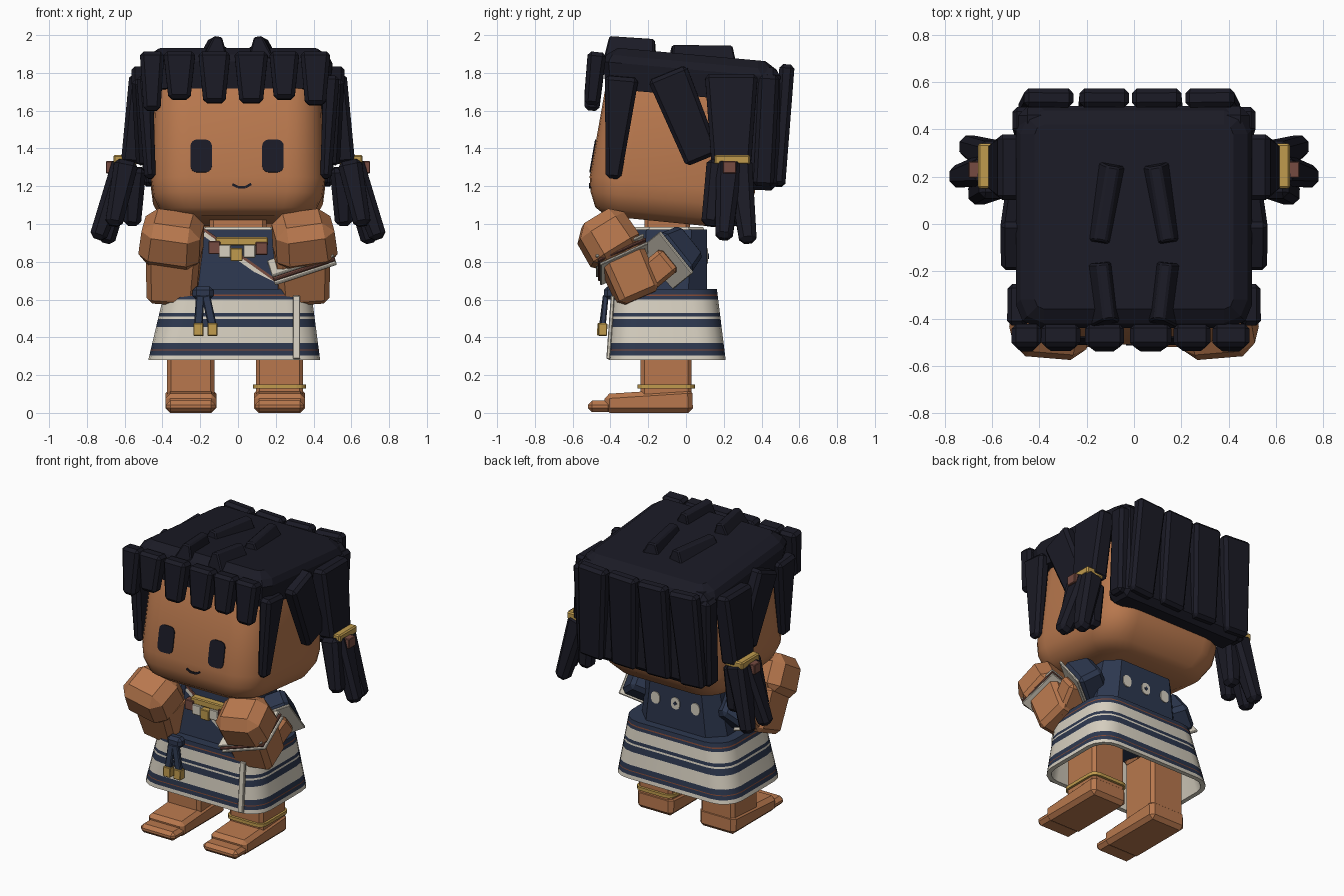
import bpy, bmesh, math
from mathutils import Vector, Matrix

cube = bpy.data.objects.get("Cube")
if cube:
    bpy.data.objects.remove(cube, do_unlink=True)


def material(name, *rgb):
    m = bpy.data.materials.new(name)
    m.use_nodes = True
    m.diffuse_color = (*rgb, 1)
    node = next(n for n in m.node_tree.nodes if n.type == 'BSDF_PRINCIPLED')
    node.inputs["Base Color"].default_value = (*rgb, 1)
    return m


HAIR = material("black hair", .0105, .0105, .0185)
SKIN = material("warm skin", .48, .187, .075)
NAVY = material("navy cloth", .026, .039, .078)
CREAM = material("cream cloth", .68, .63, .53)
GOLD = material("gold", .53, .33, .075)
BROWN = material("red brown", .18, .07, .052)
RUST = material("rust thread", .22, .065, .035)


def finish(name, bm, mats, smooth=False):
    bmesh.ops.recalc_face_normals(bm, faces=bm.faces[:])
    mesh = bpy.data.meshes.new(name)
    bm.to_mesh(mesh)
    bm.free()
    for m in mats:
        mesh.materials.append(m)
    ob = bpy.data.objects.new(name, mesh)
    bpy.context.collection.objects.link(ob)
    if smooth:
        bpy.ops.object.select_all(action='DESELECT')
        ob.select_set(True)
        bpy.context.view_layer.objects.active = ob
        bpy.ops.object.shade_smooth_by_angle(angle=math.radians(40))
    return ob


def bar(name, mat, a, b, size, end=None, wide=(1, 0, 0), bevel=.02):
    """Chamfered, tapered block running from a to b."""
    a, b = Vector(a), Vector(b)
    axis = (b - a).normalized()
    u = Vector(wide)
    u = (u - axis * u.dot(axis)).normalized()
    v = axis.cross(u)
    bm = bmesh.new()
    loops = []
    for p, (w, d) in ((a, size), (b, end or size)):
        loops.append([bm.verts.new(p + u * w * i / 2 + v * d * j / 2)
                      for i, j in ((-1, -1), (1, -1), (1, 1), (-1, 1))])
    bridge(bm, loops)
    if bevel:
        bmesh.ops.bevel(bm, geom=bm.edges[:], offset=bevel, segments=1,
                        affect='EDGES', clamp_overlap=True)
    return finish(name, bm, [mat])


def bridge(bm, loops, bands=None):
    """Joins loops of equal length with quads and caps both ends."""
    bm.faces.new(loops[0])
    bm.faces.new(loops[-1])
    n = len(loops[0])
    for k, (low, high) in enumerate(zip(loops, loops[1:])):
        for i in range(n):
            f = bm.faces.new((low[i], low[(i + 1) % n], high[(i + 1) % n], high[i]))
            f.material_index = bands[k] if bands else 0


def loft(name, mats, rings, seg=3, shear=0, bands=None, smooth=False, place=None):
    """Stacked rounded rectangles: z, half x, half y, centre x, centre y, radius."""
    bm = bmesh.new()
    loops = []
    for z, hx, hy, cx, cy, r in rings:
        loop = []
        for q, (sx, sy) in enumerate(((1, 1), (-1, 1), (-1, -1), (1, -1))):
            for i in range(seg + 1):
                t = (q + i / seg) * math.pi / 2
                x = cx + sx * (hx - r) + r * math.cos(t)
                y = cy + sy * (hy - r) + r * math.sin(t)
                loop.append(bm.verts.new((x, y, z + shear * y)))
        loops.append(loop)
    bridge(bm, loops, bands)
    if place:
        bm.transform(place)
    return finish(name, bm, mats, smooth)


def plate(name, mat, centre, hx, hy, r, tilt=90, seg=4):
    """Thin rounded plate facing front or back."""
    place = Matrix.Translation(centre) @ Matrix.Rotation(math.radians(tilt), 4, 'X')
    loft(name, [mat], [(z, hx, hy, 0, 0, r) for z in (-.004, .004)], seg, place=place)


# Head and face
loft("head", [SKIN], [
    (1.0, .33, .31, 0, -.11, .14), (1.04, .41, .37, 0, -.11, .17),
    (1.12, .45, .42, 0, -.085, .19), (1.2, .46, .437, 0, -.073, .2),
    (1.66, .44, .405, 0, -.025, .18), (1.75, .4, .37, 0, -.01, .15)],
    seg=6, shear=-.1, smooth=True)
for x, side in ((.185, "left"), (-.195, "right")):
    plate("eye_" + side, HAIR, (x, -.493, 1.36), .057, .088, .035, tilt=80)
smile = [(-.03, 1.21), (0, 1.195), (.04, 1.195), (.07, 1.212)]
for (x, z), (x2, z2) in zip(smile, smile[1:]):
    bar("mouth", HAIR, (x, -.509, z), (x2, -.509, z2), (.013, .009), wide=(0, 0, 1), bevel=0)
bar("neck", SKIN, (0, -.1, .9), (0, -.1, 1.05), (.3, .24))

# Hair cap, back panel and fringe
loft("hair_cap", [HAIR], [
    (1.68, .485, .455, 0, .03, .1), (1.82, .5, .47, 0, .03, .1),
    (1.86, .48, .45, 0, .03, .1), (1.9, .42, .39, 0, .03, .04)], seg=2, shear=-.09)
bar("hair_back", HAIR, (0, .42, 1.83), (0, .39, 1.18), (.98, .16), (.95, .2), bevel=.04)
for x, w, low in ((-.455, .13, 1.6), (-.31, .17, 1.66), (-.125, .17, 1.64),
                  (.07, .18, 1.64), (.245, .16, 1.66), (.41, .16, 1.63)):
    bar("fringe_lock", HAIR, (x, -.47, 1.91), (x, -.5, low), (w, .1), (w * .68, .08))
for x, lean in ((-.36, -.04), (-.125, -.02), (.095, .02), (.32, .04)):
    bar("back_lock", HAIR, (x, .535, 1.84), (x + lean, .49, 1.2), (.21, .08), (.18, .07))

for s, side in ((1, "left"), (-1, "right")):
    # Wedge-shaped crown ridges and side locks
    bar("front_ridge_" + side, HAIR, (s * .135, -.295, 1.86), (s * .12, -.285, 1.985),
        (.14, .27), (.045, .24), wide=(1, -.12 * s, 0), bevel=.008)
    bar("crown_ridge_" + side, HAIR, (s * .122, .085, 1.84), (s * .115, .085, 1.945),
        (.14, .35), (.05, .32), wide=(1, .17 * s, 0), bevel=.008)
    bar("temple_lock_" + side, HAIR, (s * .495, -.34, 1.78), (s * .465, -.385, 1.24),
        (.18, .085), (.08, .06), wide=(0, 1, 0))
    bar("ear_lock_" + side, HAIR, (s * .515, -.1, 1.8), (s * .5, .09, 1.34),
        (.22, .1), (.19, .08), wide=(0, 1, 0))
    bar("corner_lock_" + side, HAIR, (s * .47, .44, 1.79), (s * .46, .41, 1.2),
        (.11, .09), wide=(0, 1, 0))
    # Bunch, hair tie and loose tails
    bar("bunch_" + side, HAIR, (s * .52, .24, 1.79), (s * .56, .24, 1.32),
        (.28, .11), (.21, .12), wide=(0, 1, 0))
    bar("hair_tie_" + side, GOLD, (s * .595, .245, 1.315), (s * .595, .245, 1.365), (.13, .19), bevel=.008)
    bar("tie_bead_" + side, BROWN, (s * .61, .23, 1.3), (s * .7, .23, 1.3), (.07, .065),
        wide=(0, 1, 0), bevel=.004)
    for top, tip in (((.59, .18, 1.33), (.66, .125, .99)), ((.6, .23, 1.33), (.745, .2, .92)),
                     ((.59, .28, 1.33), (.7, .33, .9)), ((.55, .25, 1.3), (.56, .27, .99))):
        flip = Vector((s, 1, 1))
        bar("tail_" + side, HAIR, flip * Vector(top), flip * Vector(tip),
            (.14, .13), (.09, .09), wide=(0, 1, 0), bevel=.025)

    # Arms: flared sleeve, elbow, forearm and fist rolled outwards
    roll = (s, 0, .28)
    bar("sleeve_" + side, NAVY, (s * .28, .0, .89), (s * .385, -.1, .81),
        (.17, .2), (.22, .27), bevel=.025)
    bar("sleeve_trim_" + side, CREAM, (s * .385, -.1, .81), (s * .395, -.11, .802),
        (.23, .28), bevel=.004)
    bar("elbow_" + side, SKIN, (s * .38, -.08, .82), (s * .345, -.25, .68), (.17, .15))
    bar("forearm_" + side, SKIN, (s * .345, -.245, .605), (s * .335, -.365, .88),
        (.26, .23), (.29, .24), wide=roll, bevel=.03)
    bar("fist_" + side, SKIN, (s * .36, -.345, .81), (s * .34, -.483, 1.03),
        (.33, .29), (.31, .27), wide=roll, bevel=.06)

    # Legs and feet
    x = s * .235 - .015
    bar("leg_" + side, SKIN, (x, -.105, .05), (x, -.105, .5), (.25, .27))
    bar("foot_" + side, SKIN, (x, .035, .065), (x, -.43, .05), (.27, .13), (.27, .1), bevel=.025)
    bar("toes_" + side, SKIN, (x, -.39, .035), (x, -.52, .035), (.26, .06), bevel=.022)

# Bracelets and anklet
for k, mat in enumerate((CREAM, BROWN, CREAM)):
    p = Vector((.342, -.325, .785)) + Vector((-.007, -.011, .021)) * k
    bar("bracelet_left", mat, p, p + Vector((-.004, -.006, .012)), (.345, .28),
        wide=(1, 0, .33), bevel=.004)
loft("anklet", [GOLD], [(z, .14, .152, .22, -.105, .05) for z in (.128, .15)])

# Robe top with collar, crossed edge and back medallions
loft("robe_top", [NAVY], [(.6, .33, .22, 0, -.11, .1), (.97, .27, .2, 0, -.09, .08)], seg=1)
loft("collar", [CREAM], [(.965, .26, .19, 0, -.09, .08), (.985, .25, .18, 0, -.09, .08)], seg=1)
for mat, dz, w in ((CREAM, 0, .025), (BROWN, .02, .014)):
    bar("robe_edge", mat, (-.18, -.294, .95 + dz), (.27, -.32, .63 + dz),
        (w, .009), wide=(.6, 0, 1), bevel=0)
for x in (-.15, 0, .15):
    plate("back_medallion", CREAM, (x, .112, .83), .032, .04, .031)
plate("medallion_centre", NAVY, (0, .117, .83), .014, .014, .0139, seg=1)

# Necklace
bar("necklace", GOLD, (-.12, -.315, .908), (.16, -.315, .908), (.045, .05), wide=(0, 0, 1), bevel=.006)
for x, z, mat in ((-.125, .875, BROWN), (-.07, .855, CREAM), (-.008, .838, GOLD),
                  (.06, .855, CREAM), (.125, .87, BROWN)):
    bar("necklace_bead", mat, (x, -.325, z - .034), (x, -.325, z + .034), (.064, .05), bevel=.004)


# Striped skirt: lining first, then the outside from hem to waist
def skirt_ring(z, inset=0):
    t = (z - .28) / .38
    return (z, .455 - .07 * t - inset, .31 - .035 * t - inset,
            -.02 + .02 * t, -.1 - .012 * t, .14 - inset)


skirt = [skirt_ring(.6, .03), skirt_ring(.28, .03), skirt_ring(.28)]
bands = [1, 1]
for top, band in ((.305, 1), (.33, 0), (.336, 2), (.37, 0), (.455, 1), (.497, 0), (.509, 1),
                  (.53, 0), (.6, 1), (.62, 0), (.628, 2), (.655, 0)):
    skirt.append(skirt_ring(top))
    bands.append(band)
loft("skirt", [NAVY, CREAM, RUST], skirt, seg=4, bands=bands, smooth=True)
bar("skirt_fold", CREAM, (.31, -.412, .285), (.31, -.388, .62), (.038, .02), bevel=.004)

# Sash knot with two gold-tipped tails
bar("sash_knot", NAVY, (-.185, -.4, .6), (-.185, -.4, .67), (.11, .07))
for x, tip, y in ((-.2, -.21, -.445), (-.17, -.135, -.44)):
    bar("sash_tail", NAVY, (x, -.425, .62), (tip, y, .46), (.045, .03), bevel=.006)
    bar("sash_tip", GOLD, (tip, y, .475), (tip, y - .002, .408), (.053, .048), bevel=.004)
